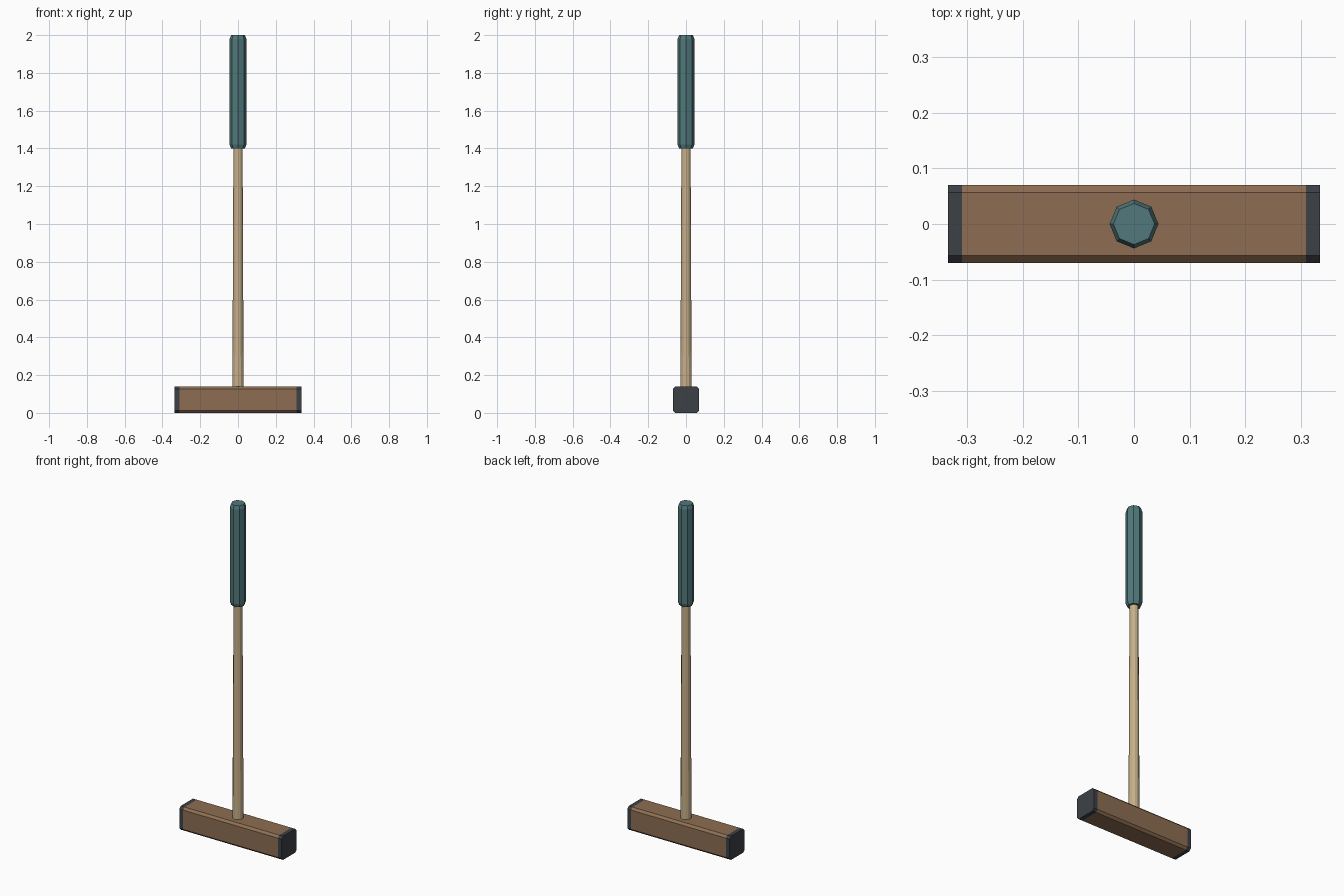
import bpy
import bmesh
import math

cube = bpy.data.objects.get("Cube")
if cube:
    bpy.data.objects.remove(cube, do_unlink=True)


def material(name, rgb):
    mat = bpy.data.materials.new(name)
    mat.use_nodes = True
    color = (*rgb, 1)
    mat.diffuse_color = color
    mat.node_tree.nodes["Principled BSDF"].inputs["Base Color"].default_value = color
    return mat


def loft(name, rings, mat):
    """Skin a list of equal-length point rings and cap both ends."""
    bm = bmesh.new()
    loops = [[bm.verts.new(p) for p in ring] for ring in rings]
    n = len(loops[0])
    for a, b in zip(loops, loops[1:]):
        for i in range(n):
            j = (i + 1) % n
            bm.faces.new((a[i], a[j], b[j], b[i]))
    bm.faces.new(loops[0])
    bm.faces.new(loops[-1])
    bmesh.ops.recalc_face_normals(bm, faces=bm.faces)
    mesh = bpy.data.meshes.new(name)
    bm.to_mesh(mesh)
    bm.free()
    mesh.materials.append(mat)
    obj = bpy.data.objects.new(name, mesh)
    bpy.context.collection.objects.link(obj)
    return obj


def turned(name, profile, sides, mat):
    """Faceted upright part from (radius, height) pairs."""
    angles = [math.tau * i / sides for i in range(sides)]
    rings = [[(r * math.cos(a), r * math.sin(a), z) for a in angles]
             for r, z in profile]
    return loft(name, rings, mat)


def head_block(name, x0, x1, mat):
    """Square bar along x with its long edges chamfered."""
    h, c = 0.07, 0.057
    section = [(h, -c), (h, c), (c, h), (-c, h),
               (-h, c), (-h, -c), (-c, -h), (c, -h)]
    return loft(name, [[(x, y, z + h) for y, z in section] for x in (x0, x1)], mat)


brown_wood = material("brown wood", (0.27, 0.155, 0.085))
pale_wood = material("pale wood", (0.57, 0.43, 0.25))
teal_grip = material("teal grip", (0.083, 0.19, 0.2))
dark_rubber = material("dark rubber", (0.045, 0.053, 0.064))

# Mallet head with a striking pad at each end
head_block("head", -0.31, 0.31, brown_wood)
head_block("right_pad", -0.335, -0.31, dark_rubber)
head_block("left_pad", 0.31, 0.335, dark_rubber)

# Tapered shaft and octagonal grip
turned("shaft", [(0.03, 0.1), (0.024, 1.45)], 12, pale_wood)
turned("grip", [(0.037, 1.4), (0.044, 1.42), (0.044, 1.98), (0.037, 2.0)],
       8, teal_grip)
